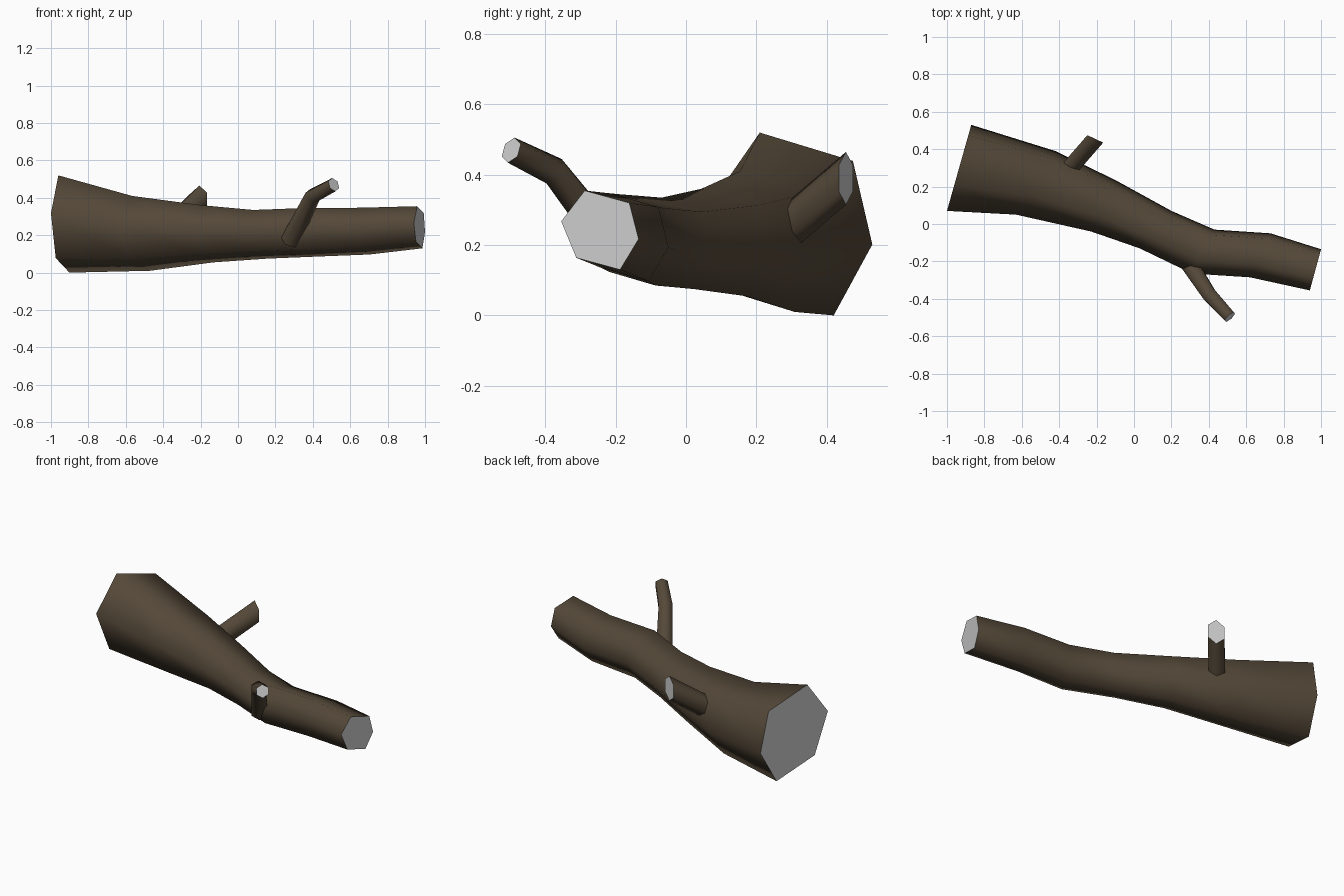
import bpy, bmesh, math
from mathutils import Vector

if "Cube" in bpy.data.objects:
    bpy.data.objects.remove(bpy.data.objects["Cube"])


def material(name, rgb):
    m = bpy.data.materials.new(name)
    m.diffuse_color = (*rgb, 1)
    m.use_nodes = True
    m.node_tree.nodes["Principled BSDF"].inputs["Base Color"].default_value = m.diffuse_color
    return m


BARK = material("dark bark", (0.089, 0.065, 0.040))
CUT = material("grey cut wood", (0.60, 0.60, 0.60))


def loft(name, rings):
    """Smooth bark skin through the rings, with flat cut faces at both ends."""
    bm = bmesh.new()
    loops = [[bm.verts.new(p) for p in ring] for ring in rings]
    n = len(loops[0])
    for a, b in zip(loops, loops[1:]):
        for i in range(n):
            j = (i + 1) % n
            bm.faces.new((a[i], a[j], b[j], b[i])).smooth = True
    for loop in (loops[0], loops[-1]):
        bm.faces.new(loop).material_index = 1
    bmesh.ops.recalc_face_normals(bm, faces=bm.faces)
    mesh = bpy.data.meshes.new(name)
    bm.to_mesh(mesh)
    bm.free()
    mesh.materials.append(BARK)
    mesh.materials.append(CUT)
    obj = bpy.data.objects.new(name, mesh)
    bpy.context.collection.objects.link(obj)
    return obj


def hexagon(center, u, v):
    c = Vector(center)
    return [c + u * math.cos(a) + v * math.sin(a)
            for a in (math.radians(30 + 60 * i) for i in range(6))]


# Trunk: one uneven hexagon, fitted between two side corners and two heights
PROFILE = [(0, .612), (.195, .15), (.761, 0), (1, .388), (.88, .845), (.304, 1)]
TRUNK = [  # near side x, y, far side x, y, bottom z, top z
    (-1.00, .07, -.87, .53, .00, .52),
    (-.63, .05, -.42, .39, .01, .41),
    (-.23, -.04, -.10, .235, .055, .36),
    (.03, -.13, .20, .07, .075, .335),
    (.31, -.265, .43, -.03, .085, .345),
    (.62, -.285, .73, -.05, .097, .347),
    (.94, -.355, 1.00, -.135, .13, .355),
]
loft("trunk", [[Vector((x0 + (x1 - x0) * u, y0 + (y1 - y0) * u, z0 + (z1 - z0) * v))
                for u, v in PROFILE]
               for x0, y0, x1, y1, z0, z1 in TRUNK])

# Short stub at the back, cut off upright
u, v = Vector((.049, -.023, 0)), Vector((0, 0, .075))
loft("back_stub", [hexagon(c, u, v) for c in ((-.375, .262, .225), (-.207, .455, .39))])

# Thin bent twig at the front
path = [Vector(p) for p in ((.28, -.19, .17), (.40, -.375, .41), (.512, -.497, .47))]
rings = []
for i, (p, r) in enumerate(zip(path, (.054, .044, .038))):
    d = (path[min(i + 1, 2)] - path[max(i - 1, 0)]).normalized()
    side = d.cross(Vector((0, 0, 1))).normalized()
    rings.append(hexagon(p, side * r, side.cross(d) * r))
loft("front_twig", rings)
